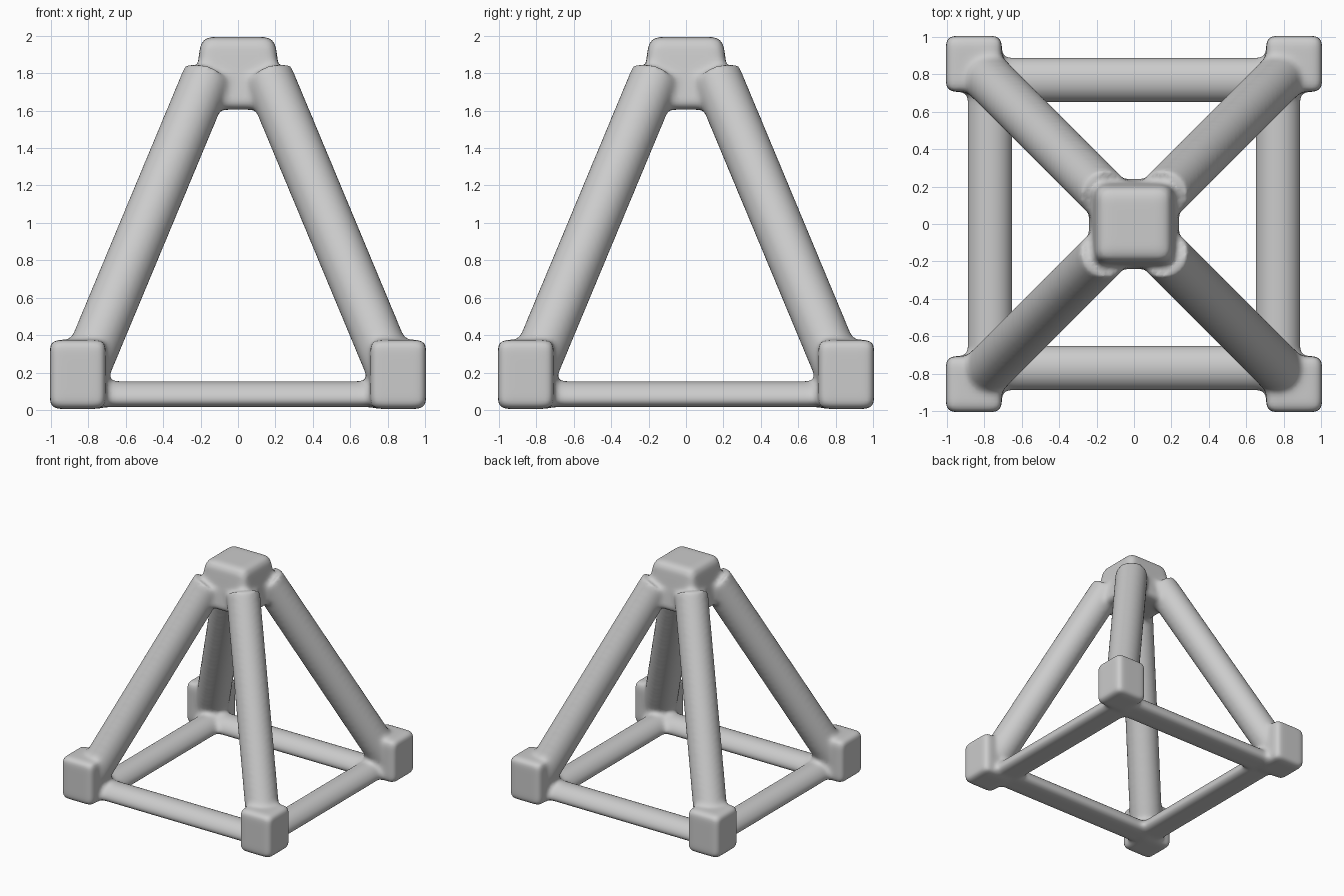
import bpy, bmesh, math
from mathutils import Matrix, Vector

old = bpy.data.objects.get("Cube")
if old:
    bpy.data.objects.remove(old, do_unlink=True)

grey = bpy.data.materials.new("light grey")
grey.use_nodes = True
colour = (0.6, 0.6, 0.6, 1)
grey.diffuse_color = colour
grey.node_tree.nodes["Principled BSDF"].inputs["Base Color"].default_value = colour

bm = bmesh.new()


def rounded_block(centre, size, bevel, top_scale=1.0):
    """Box with bevelled edges, optionally narrowing towards the top."""
    part = bmesh.new()
    bmesh.ops.create_cube(part, size=1)
    for v in part.verts:
        k = top_scale if v.co.z > 0 else 1
        v.co = Vector((v.co.x * size[0] * k, v.co.y * size[1] * k, v.co.z * size[2])) + Vector(centre)
    bmesh.ops.bevel(part, geom=part.edges[:], offset=bevel, segments=3, profile=0.5, affect='EDGES')
    add(part)


def tube(start, end, radius):
    """Round bar between two points."""
    a, b = Vector(start), Vector(end)
    turn = (b - a).to_track_quat('Z', 'Y').to_matrix().to_4x4()
    part = bmesh.new()
    bmesh.ops.create_cone(part, cap_ends=True, segments=32, radius1=radius, radius2=radius,
                          depth=(b - a).length, matrix=Matrix.Translation((a + b) / 2) @ turn)
    add(part)


def base_beam(angle):
    """Half-round bar with a flat chamfered underside."""
    arc = [math.pi * i / 16 for i in range(17)]
    profile = [(0.77 + 0.124 * math.cos(t), 0.04 + 0.115 * math.sin(t)) for t in arc]
    profile += [(0.69, 0.015), (0.85, 0.015)]
    part = bmesh.new()
    face = part.faces.new([part.verts.new((-0.8, -y, z)) for y, z in profile])
    swept = bmesh.ops.extrude_face_region(part, geom=[face])["geom"]
    bmesh.ops.translate(part, vec=(1.6, 0, 0), verts=[g for g in swept if isinstance(g, bmesh.types.BMVert)])
    bmesh.ops.rotate(part, cent=(0, 0, 0), matrix=Matrix.Rotation(angle, 3, 'Z'), verts=part.verts[:])
    add(part)


def add(part):
    """Merge a finished part into the frame mesh."""
    bmesh.ops.recalc_face_normals(part, faces=part.faces[:])
    temp = bpy.data.meshes.new("part")
    part.to_mesh(temp)
    part.free()
    bm.from_mesh(temp)
    bpy.data.meshes.remove(temp)


# Apex block
rounded_block((0, 0, 1.80), (0.5, 0.5, 0.39), 0.05, 0.78)

# Four sloping legs and their corner feet
for sx in (-1, 1):
    for sy in (-1, 1):
        tube((sx * 0.84, sy * 0.84, 0.16), (sx * 0.16, sy * 0.16, 1.79), 0.134)
        rounded_block((sx * 0.856, sy * 0.856, 0.19), (0.3, 0.3, 0.37), 0.04)

# Square base
for i in range(4):
    base_beam(i * math.pi / 2)

mesh = bpy.data.meshes.new("pyramid_frame")
bm.to_mesh(mesh)
bm.free()
mesh.materials.append(grey)
frame = bpy.data.objects.new("pyramid_frame", mesh)
bpy.context.collection.objects.link(frame)

# Fuse the parts into one skin with soft joints
remesh = frame.modifiers.new("fuse", 'REMESH')
remesh.mode = 'VOXEL'
remesh.voxel_size = 0.02
remesh.use_smooth_shade = True
soften = frame.modifiers.new("soften", 'SMOOTH')
soften.factor = 0.5
soften.iterations = 8
